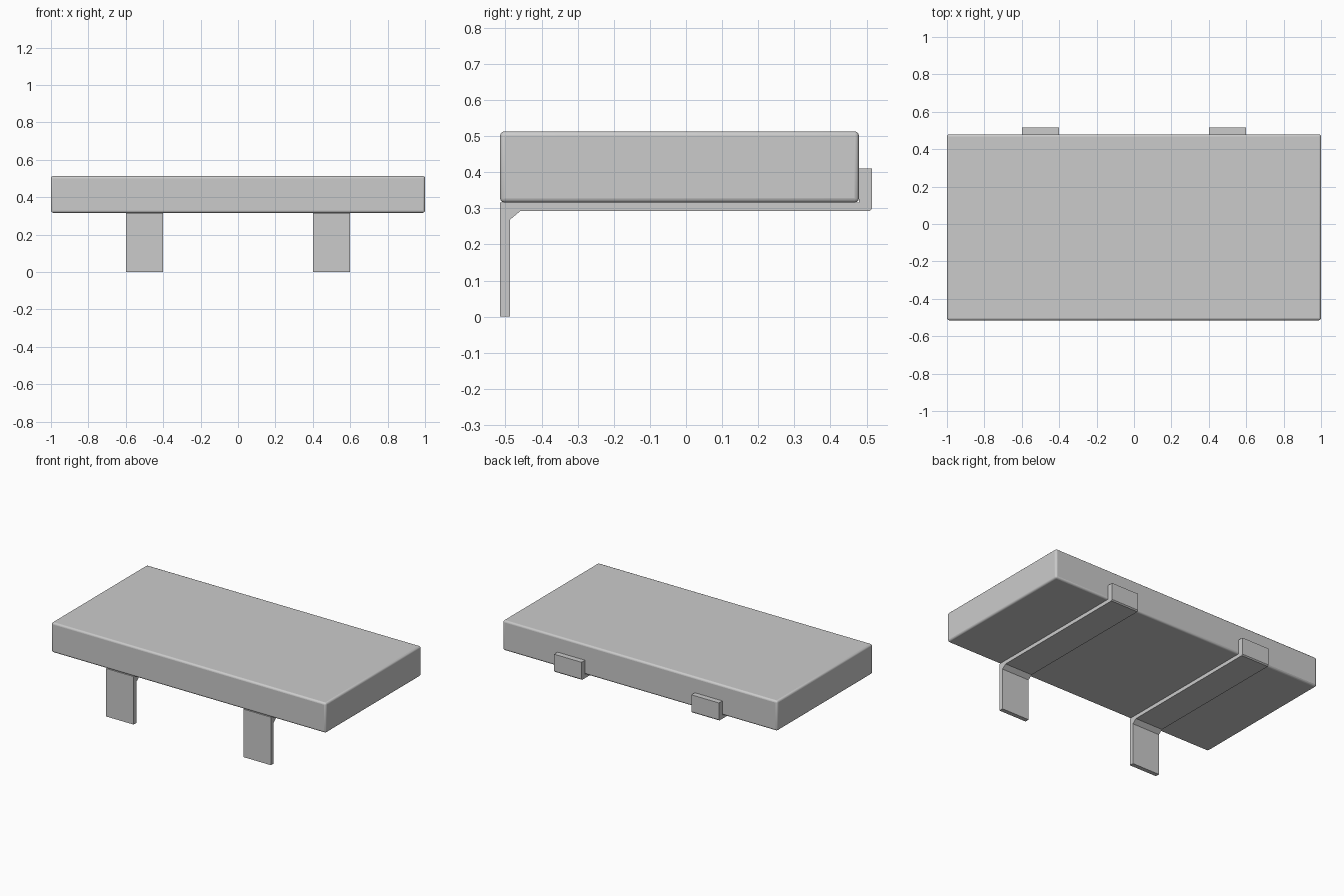
import bpy, bmesh

if "Cube" in bpy.data.objects:
    bpy.data.objects.remove(bpy.data.objects["Cube"])


def finish(name, bm, bevel, segments):
    bmesh.ops.recalc_face_normals(bm, faces=bm.faces)
    mesh = bpy.data.meshes.new(name)
    bm.to_mesh(mesh)
    bm.free()
    obj = bpy.data.objects.new(name, mesh)
    bpy.context.collection.objects.link(obj)
    if bevel:
        mod = obj.modifiers.new("Soft edges", 'BEVEL')
        mod.width = bevel
        mod.segments = segments
    bpy.ops.object.select_all(action='DESELECT')
    obj.select_set(True)
    bpy.context.view_layer.objects.active = obj
    bpy.ops.object.shade_smooth_by_angle()
    return obj


# Thick seat slab with slightly rounded edges
bm = bmesh.new()
bmesh.ops.create_cube(bm, size=1)
bmesh.ops.scale(bm, vec=(2, 0.994, 0.197), verts=bm.verts)
bmesh.ops.translate(bm, vec=(0, -0.018, 0.4145), verts=bm.verts)
finish("seat_slab", bm, 0.012, 3)

# Bent bracket: front leg, strip under the slab, upturned back lip (y, z)
profile = [
    (-0.515, 0), (-0.487, 0), (-0.487, 0.269), (-0.459, 0.292),
    (0.508, 0.292), (0.515, 0.299), (0.515, 0.41), (0.479, 0.41),
    (0.479, 0.316), (-0.515, 0.316),
]


def bracket(name, x, width=0.2):
    bm = bmesh.new()
    face = bm.faces.new([bm.verts.new((x - width / 2, y, z)) for y, z in profile])
    ext = bmesh.ops.extrude_face_region(bm, geom=[face])
    verts = [v for v in ext["geom"] if isinstance(v, bmesh.types.BMVert)]
    bmesh.ops.translate(bm, vec=(width, 0, 0), verts=verts)
    finish(name, bm, 0, 1)


for side, x in (("left", -0.5), ("right", 0.5)):
    bracket(side + "_bracket", x)
